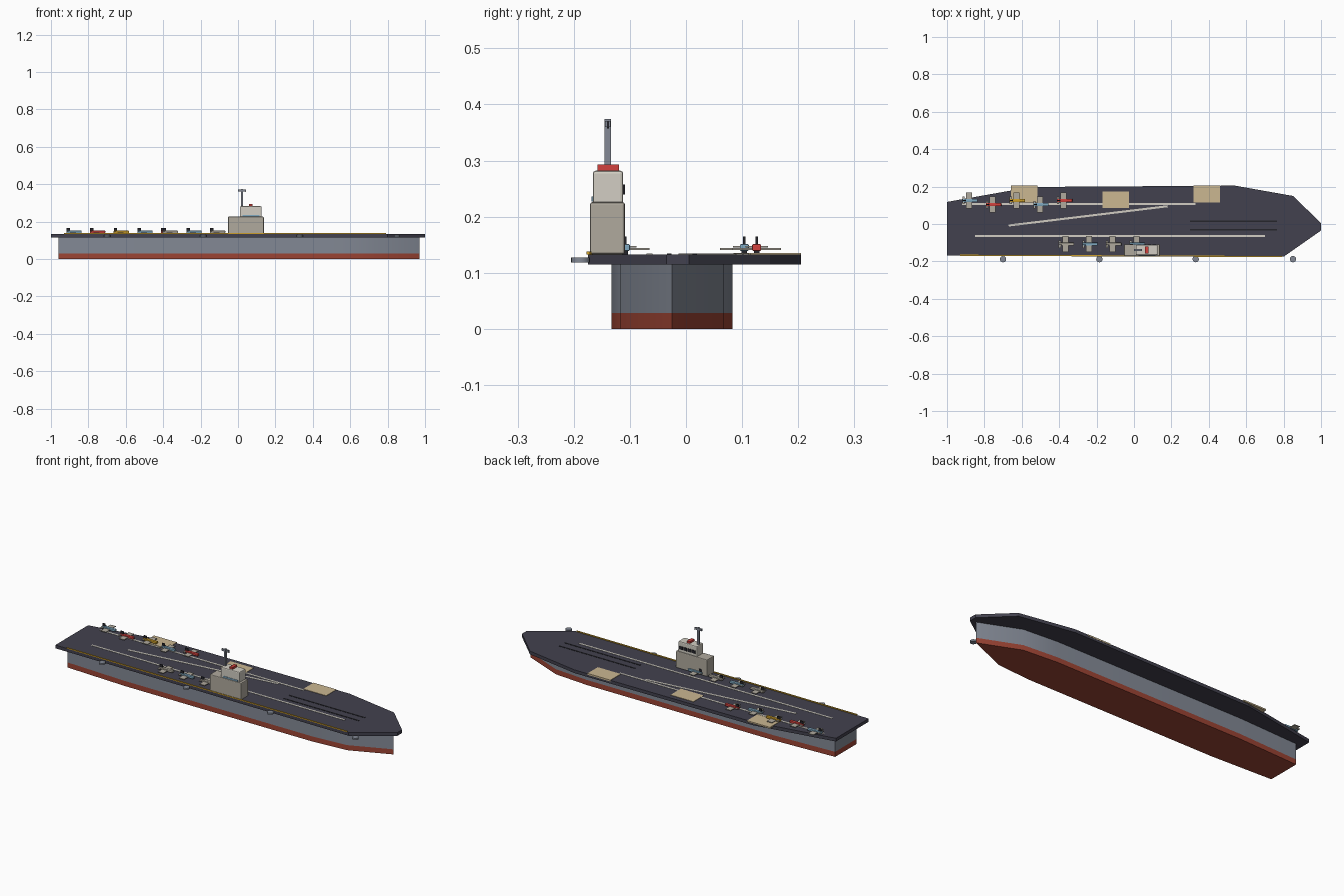
import bpy, bmesh, math

if "Cube" in bpy.data.objects:
    bpy.data.objects.remove(bpy.data.objects["Cube"])


def material(name, hexcode):
    rgb = [int(hexcode[i:i + 2], 16) / 255 for i in (0, 2, 4)]
    lin = [c / 12.92 if c <= 0.04045 else ((c + 0.055) / 1.055) ** 2.4 for c in rgb]
    m = bpy.data.materials.new(name)
    m.diffuse_color = (*lin, 1)
    m.use_nodes = True
    m.node_tree.nodes["Principled BSDF"].inputs["Base Color"].default_value = m.diffuse_color
    return m


HULL = material("hull_grey", "838995")
BOOT = material("boot_red", "9C4434")
DECK = material("deck_dark", "42414E")
STONE = material("warm_grey", "B0AA9E")
CREAM = material("cream", "D2CEC3")
TAN = material("tan", "CBB791")
YELLOW = material("yellow", "CFA02A")
RED = material("red", "D2413D")
BLUE = material("blue", "7FA8C0")
BLACK = material("near_black", "25252B")


def finish(name, bm, mat, smooth=None):
    bmesh.ops.recalc_face_normals(bm, faces=bm.faces)
    me = bpy.data.meshes.new(name)
    bm.to_mesh(me)
    bm.free()
    me.materials.append(mat)
    ob = bpy.data.objects.new(name, me)
    bpy.context.collection.objects.link(ob)
    if smooth:
        for p in me.polygons:
            p.use_smooth = True
        me.set_sharp_from_angle(angle=math.radians(smooth))
    return ob


def prism(name, outline, z0, z1, mat, smooth=None):
    """Extrude a plan outline between two heights."""
    bm = bmesh.new()
    face = bm.faces.new([bm.verts.new((x, y, z0)) for x, y in outline])
    ext = bmesh.ops.extrude_face_region(bm, geom=[face])
    for v in ext["geom"]:
        if isinstance(v, bmesh.types.BMVert):
            v.co.z = z1
    return finish(name, bm, mat, smooth)


def box(name, x, y, z, mat, bevel=0):
    """Box from (min, max) ranges on each axis."""
    bm = bmesh.new()
    bmesh.ops.create_cube(bm, size=1)
    for v in bm.verts:
        for i, r in enumerate((x, y, z)):
            v.co[i] = r[1] if v.co[i] > 0 else r[0]
    if bevel:
        bmesh.ops.bevel(bm, geom=bm.edges[:], offset=bevel, segments=2,
                        profile=0.5, affect='EDGES')
    return finish(name, bm, mat)


def strip(name, a, b, width, z0, z1, mat):
    """Straight deck strip between two plan points."""
    dx, dy = b[0] - a[0], b[1] - a[1]
    l = math.hypot(dx, dy)
    nx, ny = -dy / l * width / 2, dx / l * width / 2
    return prism(name, [(a[0] - nx, a[1] - ny), (b[0] - nx, b[1] - ny),
                        (b[0] + nx, b[1] + ny), (a[0] + nx, a[1] + ny)], z0, z1, mat)


# Hull: half plan mirrored about its own centreline
CY = -0.025
half = [(-0.96, 0.0925), (-0.6, 0.108), (0.55, 0.108), (0.75, 0.0925)]
plan = ([(x, CY - w) for x, w in half] + [(0.97, CY)]
        + [(x, CY + w) for x, w in reversed(half)])
prism("hull_bottom", plan, 0, 0.028, BOOT, 30)
prism("hull_sides", plan, 0.028, 0.116, HULL, 30)

# Flight deck
deck = [(-1, -0.168), (0.8, -0.175), (1, -0.035), (1, 0.005), (0.85, 0.15),
        (0.54, 0.205), (-0.55, 0.198), (-1, 0.118)]
T = 0.133
prism("flight_deck", deck, 0.115, T, DECK)

# Deck markings and catapult tracks
strip("port_line", (-0.92, 0.107), (0.33, 0.107), 0.01, T, T + 0.0015, CREAM)
strip("starboard_line", (-0.85, -0.065), (0.70, -0.065), 0.01, T, T + 0.0015, CREAM)
strip("angled_line", (-0.67, -0.008), (0.18, 0.095), 0.011, T, T + 0.0015, CREAM)
for i, y in enumerate((0.016, -0.03)):
    strip(f"catapult_track_{i}", (0.3, y), (0.765, y), 0.008, T, T + 0.0015, BLACK)

# Yellow edge strip
strip("edge_strip", (-0.93, -0.167), (0.79, -0.174), 0.006, T, T + 0.005, YELLOW)

# Aircraft lifts
for i, (x, y) in enumerate(((-0.587, 0.16), (-0.098, 0.13), (0.389, 0.16))):
    box(f"lift_{i}", (x - 0.07, x + 0.07), (y - 0.045, y + 0.045), (T - 0.006, T + 0.002), TAN)

# Round side platforms
for i, x in enumerate((-0.7, -0.185, 0.33, 0.85)):
    ring = [(x + 0.017 * math.cos(k * math.pi / 8), -0.188 + 0.017 * math.sin(k * math.pi / 8))
            for k in range(16)]
    prism(f"side_platform_{i}", ring, 0.118, 0.127, HULL, 30)

# Island tower
box("island_base", (-0.053, 0.138), (-0.171, -0.109), (T, 0.226), STONE, 0.004)
box("island_bridge", (0.01, 0.126), (-0.166, -0.112), (0.222, 0.282), CREAM, 0.005)
box("bridge_glass", (0.025, 0.115), (-0.168, -0.165), (0.227, 0.236), BLUE)
for i in range(4):
    x = 0.02 + i * 0.026
    box(f"bridge_window_{i}", (x, x + 0.02), (-0.113, -0.109), (0.24, 0.257), BLACK)
box("red_roof_block", (0.06, 0.078), (-0.158, -0.119), (0.281, 0.293), RED)

# Mast with crossbar
box("mast", (0.015, 0.026), (-0.145, -0.134), (0.28, 0.374), HULL)
box("mast_crossbar", (0.0, 0.042), (-0.144, -0.135), (0.36, 0.371), HULL)
box("mast_sensor", (0.041, 0.044), (-0.141, -0.137), (0.357, 0.37), BLACK)


# Parked aircraft, nose towards the bow
def aircraft(n, x, y, mat):
    box(f"aircraft_body_{n}", (x - 0.036, x + 0.046), (y - 0.008, y + 0.008),
        (0.139, 0.151), mat, 0.002)
    box(f"aircraft_wing_{n}", (x - 0.016, x + 0.016), (y - 0.053 + 0.01, y + 0.043),
        (0.141, 0.1445), STONE)
    box(f"aircraft_tailplane_{n}", (x - 0.036, x - 0.024), (y - 0.02, y + 0.02),
        (0.145, 0.148), STONE)
    box(f"aircraft_fin_{n}", (x - 0.035, x - 0.017), (y - 0.002, y + 0.002),
        (0.15, 0.165), BLACK)
    box(f"aircraft_gear_{n}", (x - 0.008, x + 0.008), (y - 0.005, y + 0.005),
        (T, 0.141), BLACK)


for i, mat in enumerate((BLUE, RED, YELLOW, BLUE, RED)):
    aircraft(f"port_{i}", -0.882 + i * 0.1265, 0.126 if i % 2 == 0 else 0.104, mat)
for i, mat in enumerate((STONE, BLUE, STONE, BLUE)):
    aircraft(f"starboard_{i}", -0.367 + i * 0.1265, -0.108, mat)
